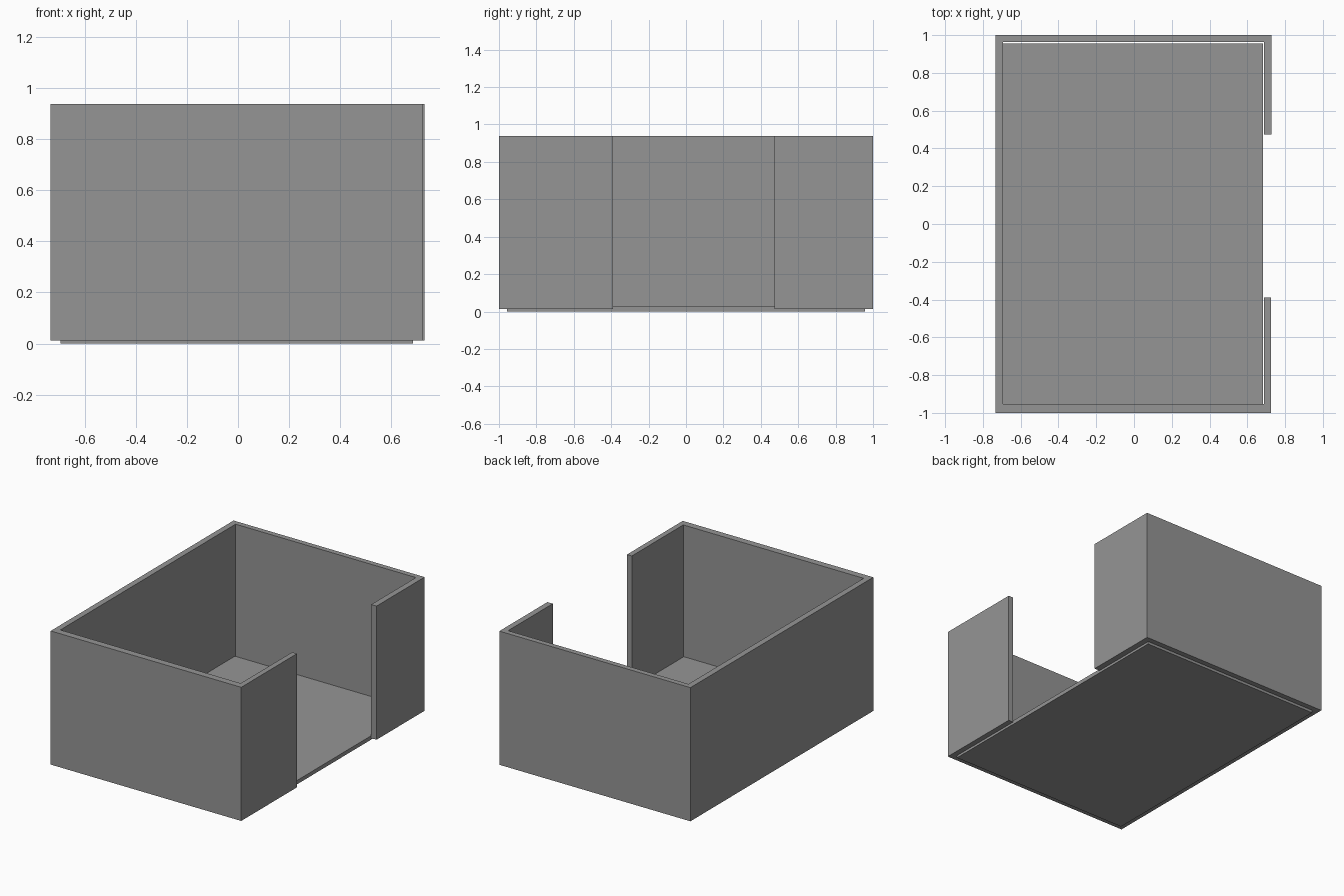
import bpy
import bmesh

old = bpy.data.objects.get("Cube")
if old:
    bpy.data.objects.remove(old, do_unlink=True)

grey = bpy.data.materials.new("plain grey")
grey.use_nodes = True
grey.diffuse_color = (0.3, 0.3, 0.3, 1)
grey.node_tree.nodes["Principled BSDF"].inputs["Base Color"].default_value = (0.3, 0.3, 0.3, 1)


def finish(bm, name):
    bmesh.ops.recalc_face_normals(bm, faces=bm.faces)
    mesh = bpy.data.meshes.new(name)
    bm.to_mesh(mesh)
    bm.free()
    mesh.materials.append(grey)
    obj = bpy.data.objects.new(name, mesh)
    bpy.context.collection.objects.link(obj)


def extrude_outline(name, outline, bottom, top):
    """Raise a flat outline into a solid with vertical sides."""
    bm = bmesh.new()
    face = bm.faces.new([bm.verts.new((x, y, bottom)) for x, y in outline])
    up = bmesh.ops.extrude_face_region(bm, geom=[face], use_keep_orig=True)
    verts = [v for v in up["geom"] if isinstance(v, bmesh.types.BMVert)]
    bmesh.ops.translate(bm, verts=verts, vec=(0, 0, top - bottom))
    finish(bm, name)


# Wall ring, open on the left side for the doorway
left, right = -0.734, 0.729
in_left, in_right = -0.693, 0.688
in_front, in_back = -0.953, 0.963
door_front, door_back = -0.39, 0.474
walls = [
    (right - 0.004, door_front), (right - 0.004, -1), (left, -1), (left, 1),
    (right, 1), (right, door_back), (in_right, door_back),
    (in_right, in_back), (in_left, in_back), (in_left, in_front),
    (in_right, in_front), (in_right, door_front),
]
extrude_outline("walls", walls, 0.013, 0.938)

# Floor slab, set slightly below the walls
floor = [(-0.694, -0.957), (0.684, -0.957), (0.684, 0.956), (-0.694, 0.956)]
extrude_outline("floor", floor, 0, 0.027)
